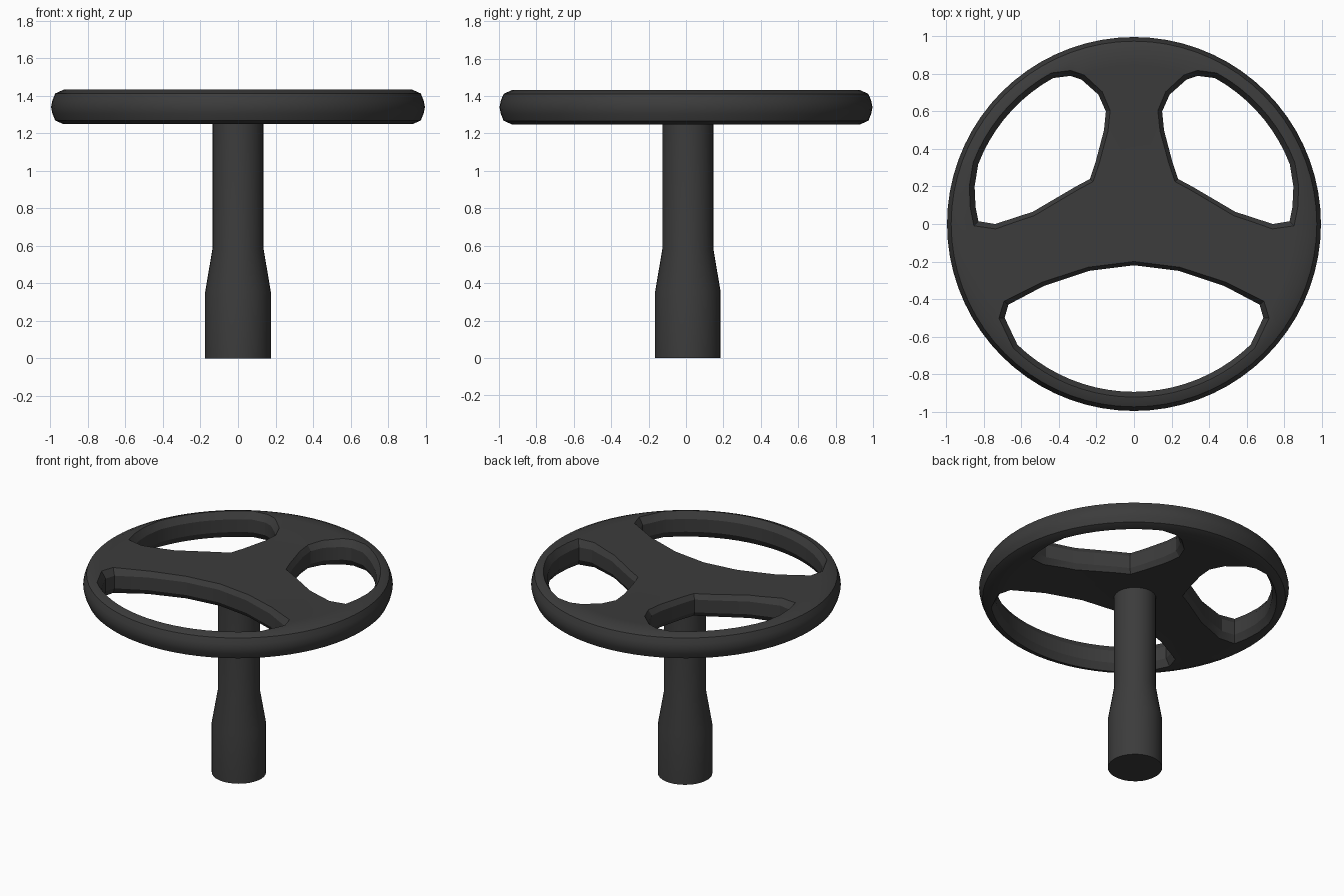
import bpy, bmesh, math
from mathutils import Vector

if "Cube" in bpy.data.objects:
    bpy.data.objects.remove(bpy.data.objects["Cube"])

dark = bpy.data.materials.new("dark_plastic")
dark.diffuse_color = (0.045, 0.045, 0.045, 1)
dark.use_nodes = True
dark.node_tree.nodes["Principled BSDF"].inputs["Base Color"].default_value = dark.diffuse_color


def stack(name, loops):
    """Closed solid skinned through a stack of equal-length point loops."""
    bm = bmesh.new()
    rings = [[bm.verts.new(p) for p in loop] for loop in loops]
    n = len(rings[0])
    for a, b in zip(rings, rings[1:]):
        for i in range(n):
            j = (i + 1) % n
            bm.faces.new((a[i], a[j], b[j], b[i]))
    bm.faces.new(rings[0][::-1])
    bm.faces.new(rings[-1])
    bmesh.ops.recalc_face_normals(bm, faces=bm.faces)
    me = bpy.data.meshes.new(name)
    bm.to_mesh(me)
    bm.free()
    ob = bpy.data.objects.new(name, me)
    bpy.context.collection.objects.link(ob)
    me.materials.append(dark)
    return ob


def circle(r, z, n, cy=0.0):
    return [(r * math.cos(2 * math.pi * i / n), cy + r * math.sin(2 * math.pi * i / n), z)
            for i in range(n)]


def arc(r, a0, a1, n):
    angles = [math.radians(a0 + (a1 - a0) * i / n) for i in range(n + 1)]
    return [(r * math.cos(a), r * math.sin(a)) for a in angles]


def offset(pts, d):
    """Grow a 2D outline outwards by d."""
    area = sum(p[0] * q[1] - q[0] * p[1] for p, q in zip(pts, pts[1:] + pts[:1]))
    s = 1 if area > 0 else -1
    out = []
    for i, p in enumerate(pts):
        p, a, b = Vector(p), Vector(pts[i - 1]), Vector(pts[(i + 1) % len(pts)])
        e, f = (p - a).normalized(), (b - p).normalized()
        n1, n2 = Vector((e.y, -e.x)) * s, Vector((f.y, -f.x)) * s
        out.append(p + (n1 + n2) * d / (1 + n1.dot(n2)))
    return out


# Steering wheel disc: slightly dished hub, rounded rim
MID = 1.34
half = [(0.3, 0.078), (0.6, 0.082), (0.85, 0.092), (0.93, 0.092), (0.975, 0.072), (0.99, 0.035)]
profile = [(r, MID - h) for r, h in half] + [(0.997, MID)] + [(r, MID + h) for r, h in half[::-1]]
wheel = stack("steering_wheel", [circle(r, z, 72) for r, z in profile])

# Openings between the three spokes
lower = ([(0.69, -0.5), (0.67, -0.43), (0.48, -0.33), (0.24, -0.25), (0, -0.22),
          (-0.24, -0.25), (-0.48, -0.33), (-0.67, -0.43), (-0.69, -0.5)]
         + arc(0.895, 226, 314, 20))
left = ([(-0.34, 0.79), (-0.28, 0.77), (-0.19, 0.69), (-0.15, 0.6), (-0.16, 0.5),
         (-0.205, 0.33), (-0.235, 0.24), (-0.31, 0.2), (-0.54, 0.065), (-0.74, 0.0),
         (-0.83, 0.015), (-0.845, 0.09), (-0.85, 0.2)]
        + arc(0.89, 159, 119, 9))
right = [(-x, y) for x, y in left]

for k, outline in enumerate((lower, left, right)):
    # Cutters flare towards both faces to leave chamfered edges
    levels = [(0.06, -0.2), (0.03, -0.095), (0, -0.045), (0, 0.045), (0.03, 0.095), (0.06, 0.2)]
    cutter = stack("spoke_gap_cutter_%d" % k,
                   [[(p[0], p[1], MID + h) for p in offset(outline, d)] for d, h in levels])
    cutter.hide_render = True
    mod = wheel.modifiers.new("gap", 'BOOLEAN')
    mod.operation = 'DIFFERENCE'
    mod.solver = 'EXACT'
    mod.object = cutter
    bpy.context.view_layer.objects.active = wheel
    bpy.ops.object.modifier_apply(modifier=mod.name)
    bpy.data.objects.remove(cutter)

# Steering column: wide base tapering to a thinner shaft
column = stack("steering_column", [circle(r, z, 32, 0.01) for r, z in
                                   [(0.175, 0), (0.175, 0.355), (0.136, 0.585), (0.136, 1.3)]])

# Smooth shading with crisp edges
for ob in (wheel, column):
    bpy.ops.object.select_all(action='DESELECT')
    ob.select_set(True)
    bpy.context.view_layer.objects.active = ob
    bpy.ops.object.shade_smooth_by_angle(angle=math.radians(25))
